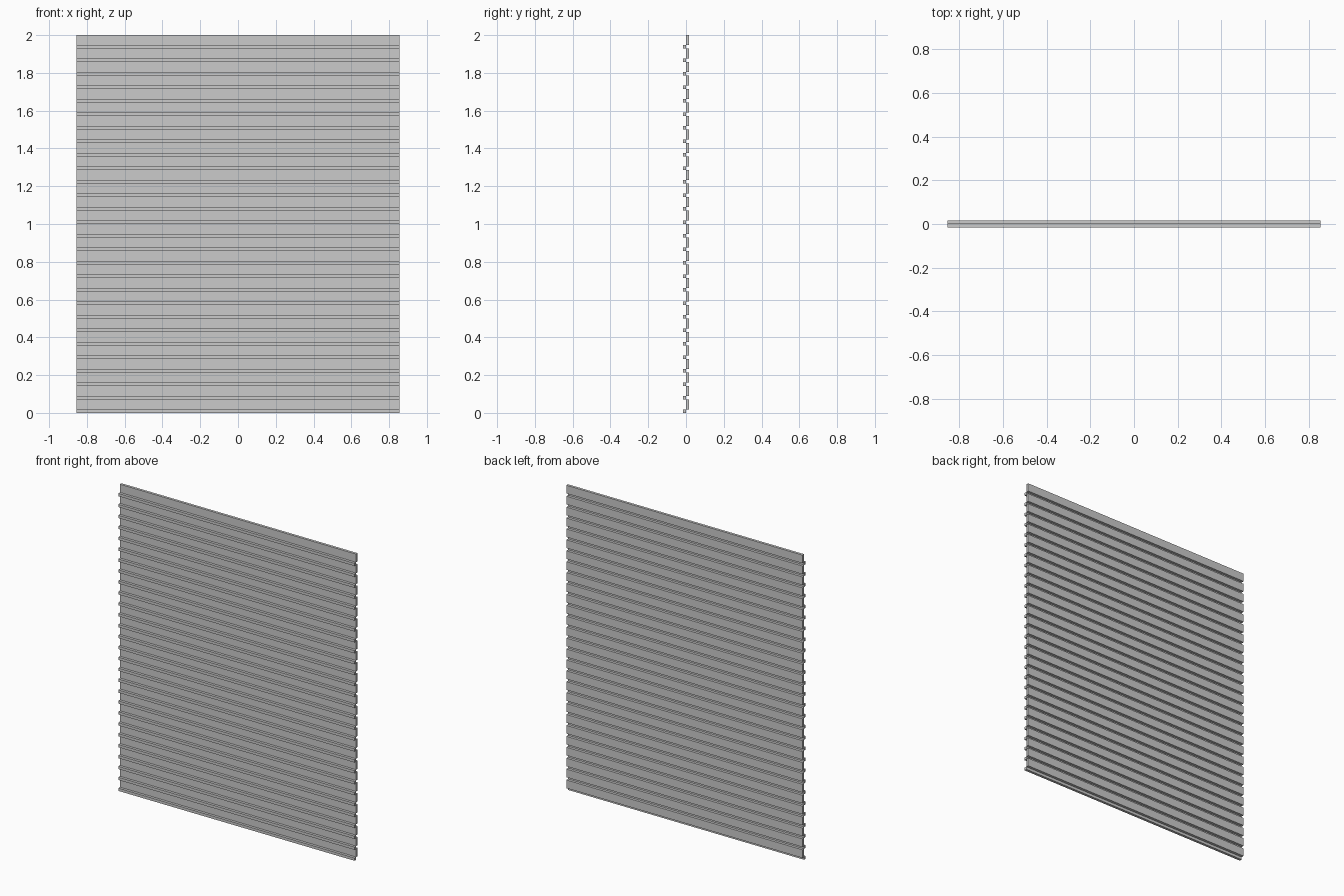
import bpy

if "Cube" in bpy.data.objects:
    bpy.data.objects.remove(bpy.data.objects["Cube"])

WIDTH, HEIGHT, COUNT = 1.71, 2.0, 28
PITCH = HEIGHT / COUNT
BATTEN_H, DEPTH = 0.018, 0.017


def box(name, y0, y1, z0, z1):
    bpy.ops.mesh.primitive_cube_add(size=1, location=(0, (y0 + y1) / 2, (z0 + z1) / 2))
    ob = bpy.context.object
    ob.name = name
    ob.scale = (WIDTH, y1 - y0, z1 - z0)
    bpy.ops.object.transform_apply(location=False, rotation=False, scale=True)
    return ob


def stack(ob):
    m = ob.modifiers.new("repeat_up", 'ARRAY')
    m.count = COUNT
    m.use_relative_offset = False
    m.use_constant_offset = True
    m.constant_offset_displace = (0, 0, PITCH)


# Wide rear slats
stack(box("slat", 0, DEPTH, BATTEN_H, PITCH))
# Narrow front battens covering the gaps
stack(box("batten", -DEPTH, 0, 0, BATTEN_H))
